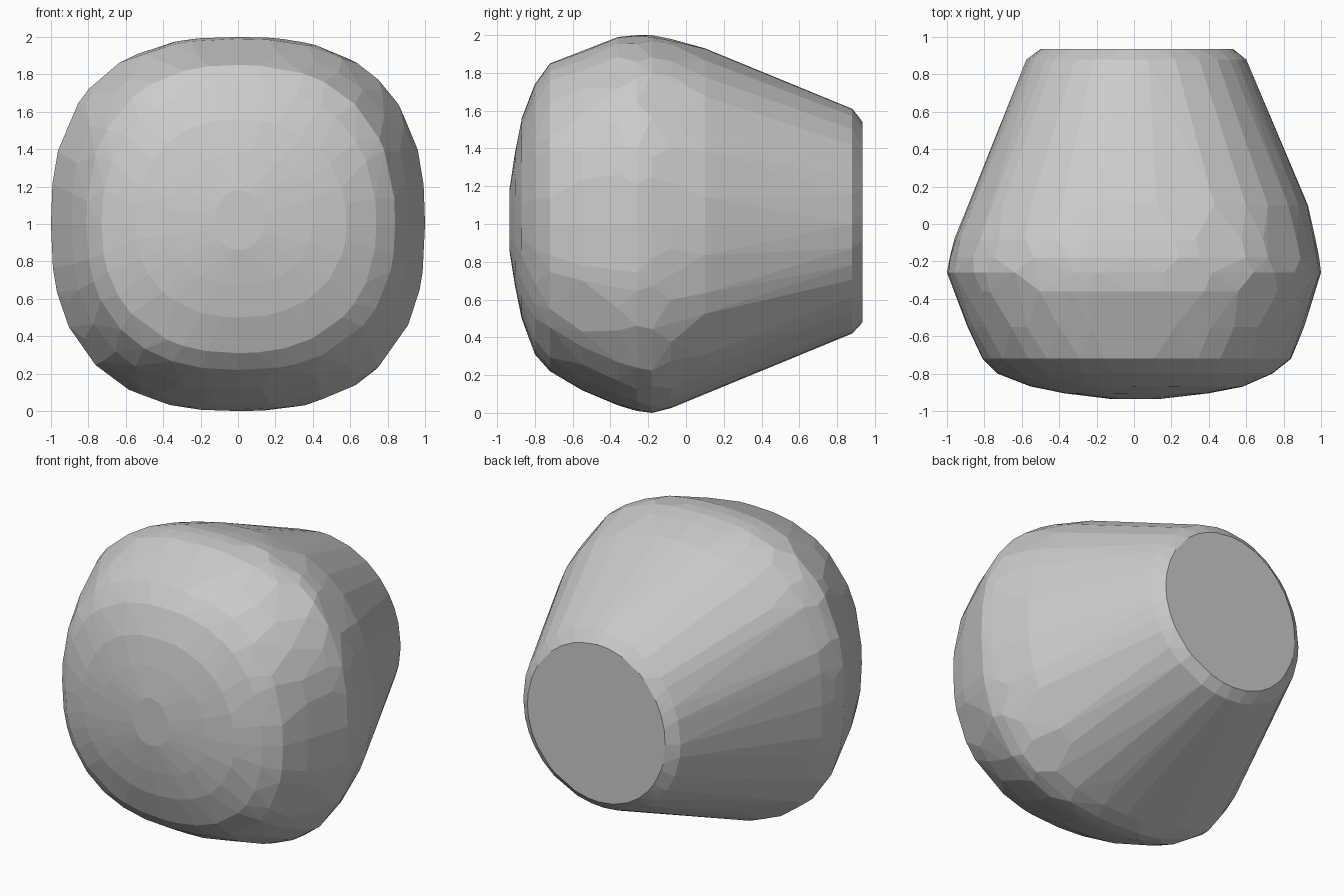
import bpy, bmesh, math, random

if "Cube" in bpy.data.objects:
    bpy.data.objects.remove(bpy.data.objects["Cube"])

random.seed(4)

# Rings along y: y, left half-width, right half-width, bottom z, top z, roundness exponent
RINGS = [
    (-0.935, 0.13, 0.14, 0.86, 1.18, 2.0),
    (-0.905, 0.38, 0.40, 0.67, 1.38, 2.1),
    (-0.870, 0.55, 0.58, 0.50, 1.56, 2.2),
    (-0.800, 0.73, 0.74, 0.31, 1.74, 2.3),
    (-0.720, 0.81, 0.84, 0.22, 1.85, 2.4),
    (-0.550, 0.89, 0.91, 0.12, 1.92, 2.48),
    (-0.360, 0.96, 0.97, 0.04, 1.99, 2.52),
    (-0.260, 1.00, 1.00, 0.01, 2.00, 2.54),
    (-0.180, 0.985, 0.99, 0.00, 2.00, 2.54),
    (-0.080, 0.96, 0.97, 0.025, 1.98, 2.5),
    (0.100, 0.885, 0.93, 0.10, 1.93, 2.4),
    (0.880, 0.575, 0.60, 0.42, 1.61, 2.05),
    (0.935, 0.50, 0.53, 0.48, 1.54, 2.0),
]
SEGMENTS = 32


def ring_points(y, left, right, bottom, top, n):
    """Superellipse section with slightly uneven spacing for irregular facets."""
    pts = []
    for i in range(SEGMENTS):
        a = 2 * math.pi * i / SEGMENTS
        if i % (SEGMENTS // 4):
            a += random.uniform(-0.07, 0.07)
        c, s = math.cos(a), math.sin(a)
        r = (abs(c) ** n + abs(s) ** n) ** (-1 / n)
        x = r * c * (right if c > 0 else left)
        z = 1 + r * s * (top - 1 if s > 0 else 1 - bottom)
        pts.append((x, y, z))
    return pts


# Faceted convex body tapering to a flat round back
bm = bmesh.new()
for ring in RINGS:
    for p in ring_points(*ring):
        bm.verts.new(p)
hull = bmesh.ops.convex_hull(bm, input=bm.verts[:], use_existing_faces=False)
loose = [v for v in bm.verts if not v.link_faces]
bmesh.ops.delete(bm, geom=loose, context='VERTS')
bmesh.ops.dissolve_limit(bm, angle_limit=math.radians(2),
                         verts=bm.verts[:], edges=bm.edges[:])
bmesh.ops.recalc_face_normals(bm, faces=bm.faces[:])

mesh = bpy.data.meshes.new("faceted_body")
bm.to_mesh(mesh)
bm.free()
body = bpy.data.objects.new("faceted_body", mesh)
bpy.context.collection.objects.link(body)
